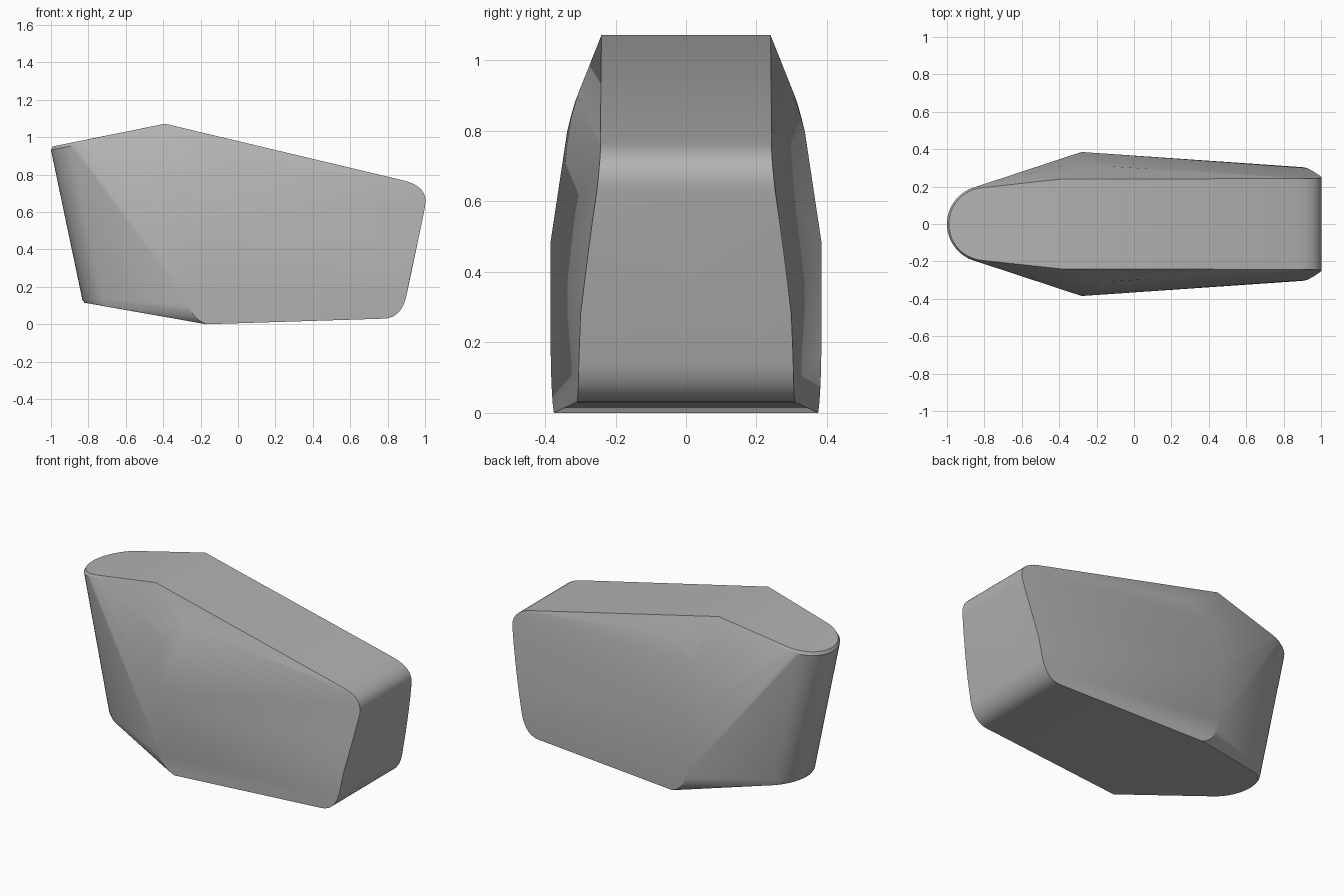
import bpy, bmesh
from math import sin, cos, radians
from mathutils import Vector

if "Cube" in bpy.data.objects:
    bpy.data.objects.remove(bpy.data.objects["Cube"])

grey = bpy.data.materials.new("plain grey")
grey.use_nodes = True
colour = (0.45, 0.45, 0.45, 1)
grey.diffuse_color = colour
grey.node_tree.nodes["Principled BSDF"].inputs["Base Color"].default_value = colour


def rounded(a, b, c, steps=8):
    """Curve from a to c that is drawn towards b."""
    a, b, c = Vector(a), Vector(b), Vector(c)
    return [a * (1 - t) ** 2 + b * 2 * t * (1 - t) + c * t * t
            for t in (i / steps for i in range(steps + 1))]


def nose_ring(centre, z, radius, slope, reach):
    """Half ring around the nose, tilted along x."""
    ring = []
    for i in range(17):
        a = radians(reach) * i / 16
        dx = -radius * cos(a)
        ring.append(Vector((centre + dx, radius * sin(a), z + slope * (dx + radius))))
    return ring


half = []
# roof ridge and rounded rear end
half += [Vector((-0.39, 0.24, 1.072))]
half += rounded((0.88, 0.243, 0.77), (1.023, 0.241, 0.737), (1.0, 0.253, 0.63))
half += rounded((1.0, 0.253, 0.63), (0.965, 0.28, 0.45), (0.925, 0.299, 0.28), 4)
half += rounded((0.9, 0.304, 0.15), (0.873, 0.306, 0.033), (0.78, 0.31, 0.03))
# widest column of the flank, with rounded upper and lower corners
half += rounded((-0.28, 0.337, 0.8), (-0.27, 0.316, 0.885), (-0.13, 0.308, 0.9), 6)
half += [Vector((-0.28, 0.385, 0.48))]
half += rounded((-0.28, 0.384, 0.17), (-0.27, 0.382, 0.04), (-0.17, 0.375, 0.0), 6)
# nose: roof rim, wall top, wall foot, belly rim
half += nose_ring(-0.795, 0.951, 0.195, 0.2, 100)
half += nose_ring(-0.795, 0.932, 0.205, 0.2, 108)
half += nose_ring(-0.635, 0.13, 0.197, 0.03, 116)
half += nose_ring(-0.635, 0.115, 0.185, -0.17, 116)

# skin stretched over the mirrored outline
bm = bmesh.new()
for p in half:
    bm.verts.new(p)
    if p.y > 0.001:
        bm.verts.new((p.x, -p.y, p.z))
hull = bmesh.ops.convex_hull(bm, input=bm.verts[:])
spare = {v for v in hull["geom_interior"] + hull["geom_unused"]
         if isinstance(v, bmesh.types.BMVert) and not v.link_faces}
bmesh.ops.delete(bm, geom=list(spare), context='VERTS')
bmesh.ops.dissolve_limit(bm, angle_limit=radians(1), verts=bm.verts[:], edges=bm.edges[:])
bmesh.ops.recalc_face_normals(bm, faces=bm.faces[:])
mesh = bpy.data.meshes.new("wedge_body")
bm.to_mesh(mesh)
bm.free()
mesh.materials.append(grey)

body = bpy.data.objects.new("wedge_body", mesh)
bpy.context.collection.objects.link(body)
bpy.ops.object.select_all(action='DESELECT')
body.select_set(True)
bpy.context.view_layer.objects.active = body
bpy.ops.object.shade_smooth_by_angle(angle=radians(30))
